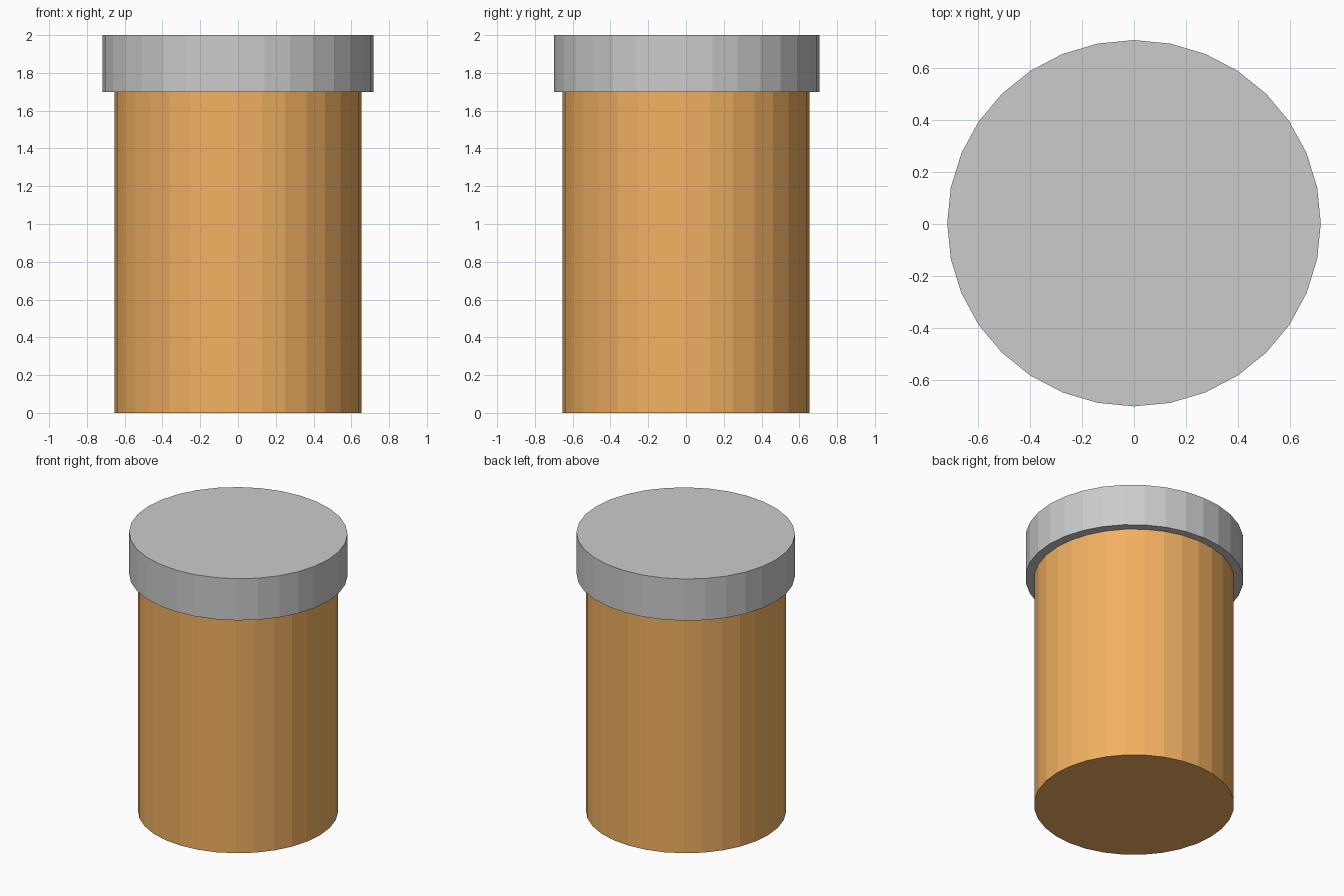
import bpy

if "Cube" in bpy.data.objects:
    bpy.data.objects.remove(bpy.data.objects["Cube"])

SIDES = 32


def cylinder(name, rx, ry, z0, z1, y=0.0):
    """Flat-shaded, capped cylinder with elliptical section, vertex on +y."""
    bpy.ops.mesh.primitive_cylinder_add(
        vertices=SIDES, radius=1, depth=z1 - z0, location=(0, y, (z0 + z1) / 2))
    obj = bpy.context.object
    obj.name = name
    obj.scale = (rx, ry, 1)
    bpy.ops.object.transform_apply(location=False, rotation=False, scale=True)
    return obj


# Orange bottle
orange = bpy.data.materials.new("orange_plastic")
orange.diffuse_color = (0.89, 0.44, 0.12, 1)
orange.use_nodes = True
orange.node_tree.nodes["Principled BSDF"].inputs["Base Color"].default_value = orange.diffuse_color
bottle = cylinder("bottle_body", 0.653, 0.653, 0.0, 1.70)
bottle.data.materials.append(orange)

# Wider grey lid, slightly oval
cylinder("lid", 0.717, 0.703, 1.70, 2.0, y=0.003)
